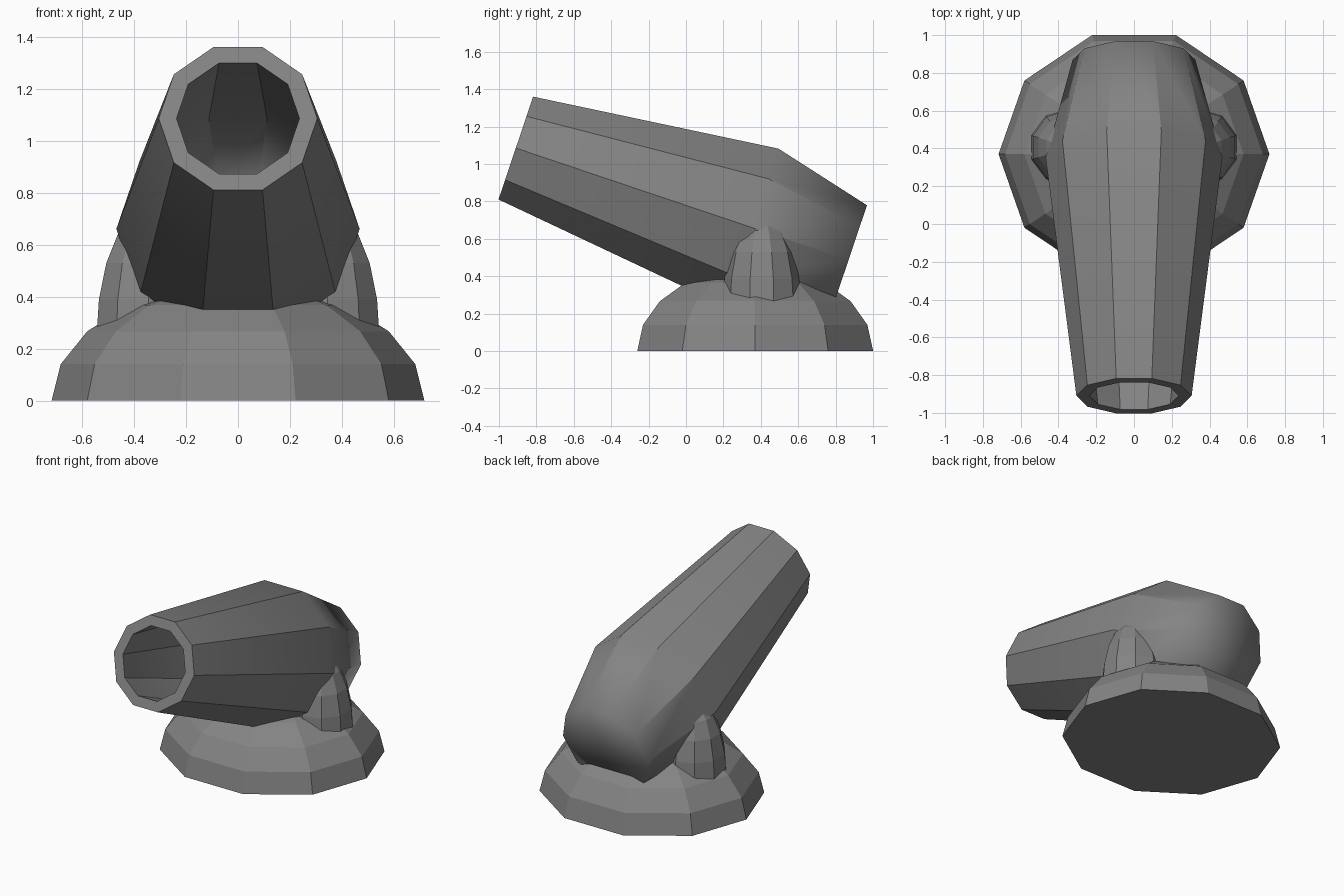
import bpy, bmesh
from math import sin, cos, pi, radians
from mathutils import Vector

if "Cube" in bpy.data.objects:
    bpy.data.objects.remove(bpy.data.objects["Cube"])

SIDES = 10

iron = bpy.data.materials.new("dark_iron")
iron.diffuse_color = (0.23, 0.23, 0.23, 1)
iron.use_nodes = True
iron.node_tree.nodes["Principled BSDF"].inputs["Base Color"].default_value = iron.diffuse_color

def finish(bm, name):
    mesh = bpy.data.meshes.new(name)
    bm.to_mesh(mesh)
    bm.free()
    mesh.materials.append(iron)
    obj = bpy.data.objects.new(name, mesh)
    bpy.context.collection.objects.link(obj)
    return obj

def bridge(bm, a, b):
    for i in range(SIDES):
        j = (i + 1) % SIDES
        bm.faces.new((a[i], a[j], b[j], b[i]))

def fan(bm, ring, tip):
    for i in range(SIDES):
        bm.faces.new((ring[i], ring[(i + 1) % SIDES], tip))

def half_dome(name, centre, rx, ry, height, turn=0.0):
    """Closed, flat-faced upper half of a ten-sided sphere."""
    bm = bmesh.new()
    c = Vector(centre)
    rings = []
    for k in range(5):
        lat = radians(18 * k)
        rings.append([bm.verts.new(c + Vector((
            rx * cos(lat) * cos(turn + 2 * pi * i / SIDES),
            ry * cos(lat) * sin(turn + 2 * pi * i / SIDES),
            height * sin(lat)))) for i in range(SIDES)])
    for a, b in zip(rings, rings[1:]):
        bridge(bm, a, b)
    fan(bm, rings[-1], bm.verts.new(c + Vector((0, 0, height))))
    bm.faces.new(rings[0][::-1])
    return finish(bm, name)

# Base mound and the two side supports
half_dome("base", (0, 0.37, 0), 0.717, 0.663, 0.453)
for side, label in ((-1, "left"), (1, "right")):
    half_dome(label + "_support", (side * 0.345, 0.405, 0.235), 0.21, 0.21, 0.5, radians(18))

# Tilted barrel: the bore is the outer profile scaled about the muzzle centre
tilt = radians(18.6)
muzzle = Vector((0, -0.91, 1.085))
along = Vector((0, cos(tilt), -sin(tilt)))
up = Vector((0, sin(tilt), cos(tilt)))
profile = [(0.0, 0.305), (1.332, 0.468), (1.877, 0.325)]

bm = bmesh.new()

def shell(scale):
    rings = [[bm.verts.new(muzzle + along * t * scale
              + Vector((1, 0, 0)) * r * scale * cos(2 * pi * i / SIDES)
              + up * r * scale * sin(2 * pi * i / SIDES))
              for i in range(SIDES)] for t, r in profile]
    for a, b in zip(rings, rings[1:]):
        bridge(bm, a, b)
    fan(bm, rings[-1], bm.verts.new(muzzle + along * profile[-1][0] * scale))
    return rings

outer = shell(1.0)
inner = shell(0.775)
bridge(bm, outer[0], inner[0])
bmesh.ops.recalc_face_normals(bm, faces=bm.faces)

# Hard muzzle and lengthwise edges, softened towards the closed rear
for f in bm.faces:
    f.smooth = True
for rings in (outer, inner):
    for i in range(SIDES):
        pairs = [(rings[0][i], rings[1][i]), (rings[1][i], rings[2][i]),
                 (rings[0][i], rings[0][(i + 1) % SIDES])]
        for pair in pairs:
            bm.edges.get(pair).smooth = False
finish(bm, "barrel")
